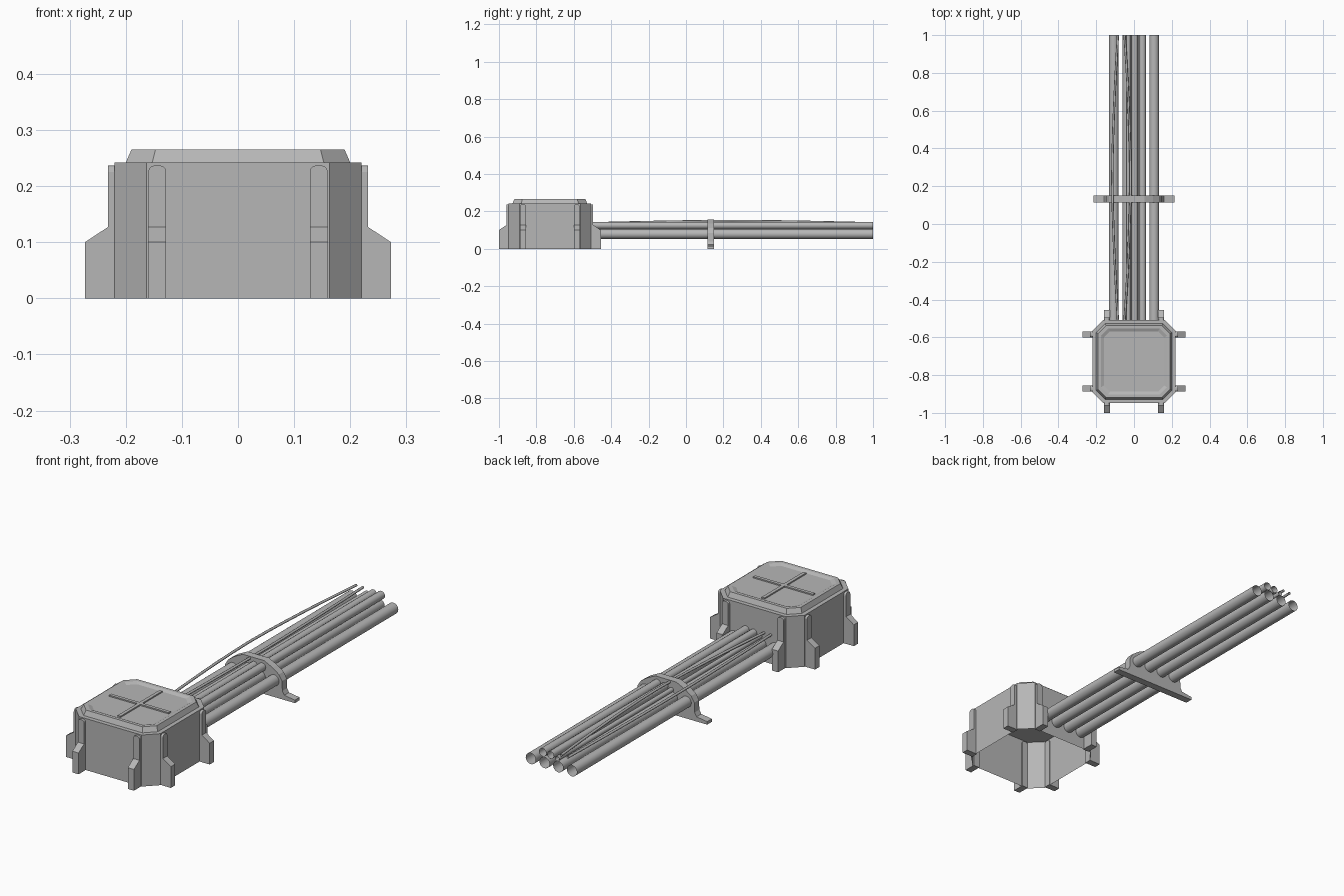
import bpy, bmesh
from math import pi
from mathutils import Matrix, Vector

if "Cube" in bpy.data.objects:
    bpy.data.objects.remove(bpy.data.objects["Cube"])

grey = bpy.data.materials.new("concrete_grey")
grey.use_nodes = True
colour = (0.47, 0.47, 0.47, 1)
grey.diffuse_color = colour
grey.node_tree.nodes["Principled BSDF"].inputs["Base Color"].default_value = colour

BOX_Y = -0.728


def add_object(name, bm):
    bmesh.ops.recalc_face_normals(bm, faces=bm.faces)
    mesh = bpy.data.meshes.new(name)
    bm.to_mesh(mesh)
    bm.free()
    mesh.materials.append(grey)
    obj = bpy.data.objects.new(name, mesh)
    bpy.context.collection.objects.link(obj)
    return obj


def octagon(half, flat, z):
    pts = []
    for sx, sy in ((1, 1), (-1, 1), (-1, -1), (1, -1)):
        pair = [(sx * half, sy * flat, z), (sx * flat, sy * half, z)]
        pts += pair if sx * sy > 0 else pair[::-1]
    return pts


def stack(name, rings):
    """Shell through successive octagon rings, closed by the last one."""
    bm = bmesh.new()
    loops = [[bm.verts.new(Vector(p) + Vector((0, BOX_Y, 0))) for p in octagon(*r)] for r in rings]
    for low, high in zip(loops, loops[1:]):
        for i in range(8):
            j = (i + 1) % 8
            bm.faces.new((low[i], low[j], high[j], high[i]))
    bm.faces.new(loops[-1])
    obj = add_object(name, bm)
    # An open shell needs its top facing up
    if obj.data.polygons[-1].normal.z < 0:
        obj.data.flip_normals()
    return obj


def extrude_profile(points, vector):
    bm = bmesh.new()
    face = bm.faces.new([bm.verts.new(p) for p in points])
    new = bmesh.ops.extrude_face_region(bm, geom=[face], use_keep_orig=True)
    verts = [g for g in new["geom"] if isinstance(g, bmesh.types.BMVert)]
    bmesh.ops.translate(bm, verts=verts, vec=vector)
    return bm


# Housing open underneath, and its dished lid
stack("housing", [(0.22, 0.163, 0), (0.22, 0.163, 0.242)])
stack("lid", [(0.2, 0.153, 0.242), (0.19, 0.147, 0.265),
              (0.175, 0.137, 0.265), (0.16, 0.127, 0.258)])

# Cross ridge on the lid
for name, size in (("lid_ridge_across", (0.31, 0.016)), ("lid_ridge_along", (0.016, 0.31))):
    bm = bmesh.new()
    bmesh.ops.create_cube(bm, size=1)
    bmesh.ops.scale(bm, verts=bm.verts, vec=(*size, 0.01))
    bmesh.ops.translate(bm, verts=bm.verts, vec=(0, BOX_Y, 0.259))
    add_object(name, bm)

# Stepped buttresses, two on each side
rib_profile = [(0.215, 0), (0.273, 0), (0.273, 0.1), (0.232, 0.127), (0.232, 0.237), (0.215, 0.237)]
for side in range(4):
    for offset in (-0.16, 0.128):
        bm = extrude_profile([(offset, -d, z) for d, z in rib_profile], (0.032, 0, 0))
        top = [e for e in bm.edges if all(v.co.z > 0.23 for v in e.verts)
               and abs(e.verts[0].co.y - e.verts[1].co.y) > 0.01]
        bmesh.ops.bevel(bm, geom=top, offset=0.012, segments=3, profile=0.5, affect='EDGES')
        bm.transform(Matrix.Translation((0, BOX_Y, 0)) @ Matrix.Rotation(side * pi / 2, 4, 'Z'))
        add_object("buttress", bm)


# Straight open pipes running out of the back
def pipe(name, x, z, radius, sides):
    start, end = -0.51, 1.0
    bm = bmesh.new()
    bmesh.ops.create_cone(bm, cap_ends=False, segments=sides, radius1=radius,
                          radius2=radius, depth=end - start)
    bm.transform(Matrix.Translation((x, (start + end) / 2, z)) @ Matrix.Rotation(pi / 2, 4, 'X'))
    for f in bm.faces:
        f.smooth = True
    obj = add_object(name, bm)
    centre = obj.data.polygons[0].center - Vector((x, 0, z))
    centre.y = 0
    if obj.data.polygons[0].normal.dot(centre) < 0:
        obj.data.flip_normals()


for i in range(4):
    pipe("large_pipe", -0.107 + i * 0.0713, 0.079, 0.026, 24)
pipe("medium_pipe", 0.045, 0.125, 0.019, 16)
pipe("medium_pipe", 0.004, 0.123, 0.017, 16)
pipe("small_pipe", -0.03, 0.115, 0.011, 12)

# Thin cables bowing sideways and up over the bracket
for x_end, x_mid in ((-0.085, -0.115), (-0.05, -0.018)):
    curve = bpy.data.curves.new("thin_cable", 'CURVE')
    curve.dimensions = '3D'
    curve.bevel_depth = 0.006
    curve.bevel_resolution = 2
    spline = curve.splines.new('POLY')
    steps = 12
    spline.points.add(steps)
    for i, point in enumerate(spline.points):
        t = i / steps
        bow = 1 - abs(2 * t - 1) ** 1.6
        point.co = (x_end + (x_mid - x_end) * bow, -0.51 + 1.51 * t, 0.136 + 0.013 * bow, 1)
    curve.materials.append(grey)
    bpy.context.collection.objects.link(bpy.data.objects.new("thin_cable", curve))

# Bracket holding the pipes down, with a foot at each end
half = [(0.215, 0), (0.215, 0.014), (0.16, 0.022), (0.15, 0.04), (0.148, 0.085),
        (0.132, 0.112), (0.1, 0.135), (0.055, 0.157)]
outline = half + [(-x, z) for x, z in reversed(half)]
add_object("bracket", extrude_profile([(x, 0.115, z) for x, z in outline], (0, 0.035, 0)))
